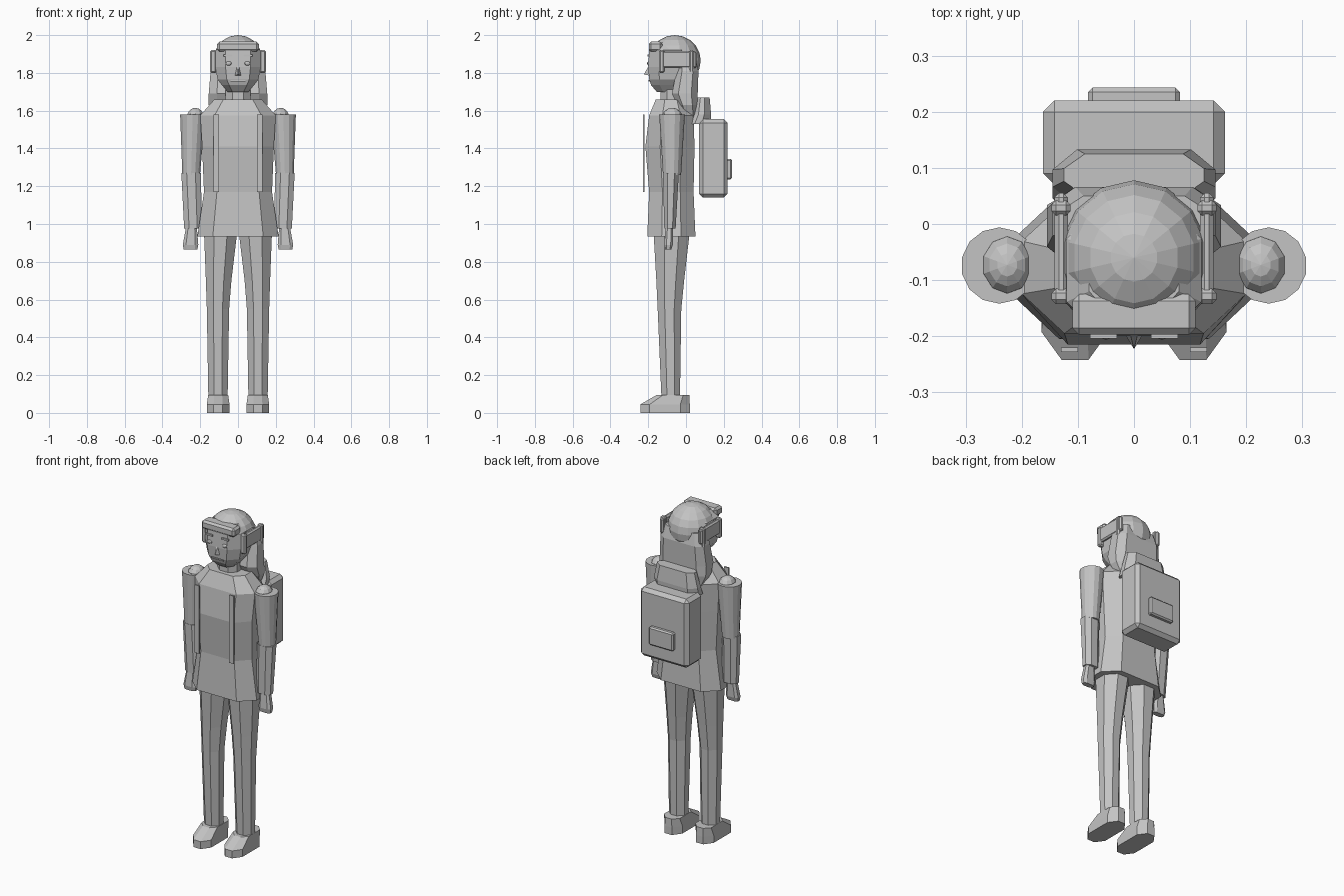
import bpy, bmesh, math
from mathutils import Matrix

grey = bpy.data.materials.new("light grey")
grey.diffuse_color = (0.55, 0.55, 0.55, 1)


def finish(name, bm):
    bmesh.ops.recalc_face_normals(bm, faces=bm.faces)
    me = bpy.data.meshes.new(name)
    bm.to_mesh(me)
    bm.free()
    me.materials.append(grey)
    ob = bpy.data.objects.new(name, me)
    bpy.context.collection.objects.link(ob)
    return ob


def octagon(x0, x1, y0, y1, kx, ky):
    """Chamfered rectangle; kx, ky = flat share of each side."""
    cx, cy, hx, hy = (x0 + x1) / 2, (y0 + y1) / 2, (x1 - x0) / 2, (y1 - y0) / 2
    pts = [(kx, -1), (1, -ky), (1, ky), (kx, 1), (-kx, 1), (-1, ky), (-1, -ky), (-kx, -1)]
    return [(cx + hx * a, cy + hy * b) for a, b in pts]


def loft(name, rings, kx=0.45, ky=0.45, side=1):
    """Skin chamfered rings (z, x0, x1, y0, y1) from bottom to top."""
    bm = bmesh.new()
    loops = [[bm.verts.new((side * x, y, r[0])) for x, y in octagon(*r[1:], kx, ky)] for r in rings]
    for a, b in zip(loops, loops[1:]):
        for i in range(8):
            j = (i + 1) % 8
            bm.faces.new((a[i], a[j], b[j], b[i]))
    bm.faces.new(loops[0])
    bm.faces.new(loops[-1])
    return finish(name, bm)


def box(name, x0, x1, y0, y1, z0, z1, bevel=0.0):
    bm = bmesh.new()
    m = (Matrix.Translation(((x0 + x1) / 2, (y0 + y1) / 2, (z0 + z1) / 2))
         @ Matrix.Diagonal((abs(x1 - x0), y1 - y0, z1 - z0, 1)))
    bmesh.ops.create_cube(bm, size=1, matrix=m)
    if bevel:
        bmesh.ops.bevel(bm, geom=bm.edges[:], offset=bevel, segments=1, affect='EDGES')
    return finish(name, bm)


def ball(name, c, r, seg=12, rings=8, cut=None):
    bm = bmesh.new()
    bmesh.ops.create_uvsphere(bm, u_segments=seg, v_segments=rings, radius=1,
                              matrix=Matrix.Translation(c) @ Matrix.Diagonal((*r, 1)))
    if cut:  # remove everything in front of / below a plane
        geom = bm.verts[:] + bm.edges[:] + bm.faces[:]
        res = bmesh.ops.bisect_plane(bm, geom=geom, plane_co=cut[0], plane_no=cut[1], clear_inner=True)
        edges = [e for e in res["geom_cut"] if isinstance(e, bmesh.types.BMEdge)]
        bmesh.ops.contextual_create(bm, geom=edges)
    return finish(name, bm)


# torso with flared jacket hem
loft("jacket", [
    (0.935, -0.215, 0.215, -0.205, 0.05),
    (1.17, -0.18, 0.18, -0.195, 0.04),
    (1.41, -0.19, 0.19, -0.215, 0.045),
    (1.575, -0.20, 0.20, -0.195, 0.04),
    (1.66, -0.125, 0.125, -0.16, 0.0)], 0.62, 0.4)
loft("neck", [(1.62, -0.065, 0.065, -0.135, -0.01), (1.76, -0.065, 0.065, -0.135, -0.01)])

# head: face, hair cap and long hair
loft("face", [
    (1.70, -0.055, 0.055, -0.155, -0.02),
    (1.735, -0.085, 0.085, -0.185, 0.0),
    (1.765, -0.108, 0.108, -0.195, 0.02),
    (1.83, -0.12, 0.12, -0.20, 0.03),
    (1.92, -0.12, 0.12, -0.195, 0.03),
    (1.96, -0.08, 0.08, -0.16, 0.0)], 0.55, 0.5)
ball("hair_cap", (0, -0.06, 1.865), (0.135, 0.138, 0.135), 14, 10,
     cut=((0, -0.06, 1.875), (0, 0.55, 0.85)))
loft("long_hair", [
    (1.53, -0.11, 0.11, 0.0, 0.055),
    (1.63, -0.155, 0.155, -0.045, 0.06),
    (1.69, -0.155, 0.155, -0.075, 0.062),
    (1.81, -0.145, 0.145, -0.05, 0.066),
    (1.88, -0.125, 0.125, -0.04, 0.05)], 0.72, 0.5)

# nose: small wedge
bm = bmesh.new()
base = [bm.verts.new(p) for p in ((-0.02, -0.19, 1.785), (0.02, -0.19, 1.785),
                                  (0.008, -0.19, 1.85), (-0.008, -0.19, 1.85))]
tip = bm.verts.new((0, -0.223, 1.792))
for i in range(4):
    bm.faces.new((base[i], base[(i + 1) % 4], tip))
bm.faces.new(base)
finish("nose", bm)
box("mouth", -0.04, 0.04, -0.199, -0.19, 1.755, 1.762)

# visor above the brow
box("visor", -0.11, 0.11, -0.197, -0.125, 1.912, 1.965, 0.012)

# backpack, pocket and hood
box("backpack", -0.162, 0.162, 0.07, 0.22, 1.14, 1.555, 0.02)
box("backpack_pocket", -0.082, 0.082, 0.21, 0.243, 1.235, 1.345, 0.008)
loft("hood", [
    (1.53, -0.145, 0.145, 0.0, 0.13),
    (1.58, -0.145, 0.145, 0.03, 0.133),
    (1.67, -0.125, 0.125, 0.05, 0.125)], 0.7, 0.3)

for s, tag in ((-1, "left"), (1, "right")):
    # face details
    ball(tag + "_eye", (s * 0.05, -0.196, 1.85), (0.018, 0.01, 0.012), 8, 6)
    box(tag + "_brow", s * 0.03, s * 0.078, -0.204, -0.195, 1.888, 1.898)

    # headset side arms
    box(tag + "_headset_arm", s * 0.118, s * 0.142, -0.14, 0.055, 1.825, 1.915, 0.008)
    box(tag + "_headset_front", s * 0.113, s * 0.147, -0.143, -0.115, 1.80, 1.92, 0.008)
    box(tag + "_headset_back", s * 0.113, s * 0.147, 0.015, 0.042, 1.80, 1.92, 0.008)

    # strap on the chest
    box(tag + "_strap", s * 0.10, s * 0.13, -0.228, -0.22, 1.17, 1.58)

    # sleeve: round tapering upper part
    bm = bmesh.new()
    bmesh.ops.create_cone(bm, cap_ends=True, segments=14, radius1=0.048, radius2=0.068, depth=0.32,
                          matrix=Matrix.Translation((s * 0.24, -0.074, 1.42)))
    for v in bm.verts:  # lean outward towards the elbow
        v.co.x += s * 0.008 * (1.58 - v.co.z) / 0.32
    finish(tag + "_upper_arm", bm)
    ball(tag + "_shoulder", (s * 0.226, -0.073, 1.565), (0.047, 0.054, 0.05), 10, 8)
    loft(tag + "_forearm", [
        (0.975, 0.19, 0.285, -0.115, -0.055),
        (1.27, 0.197, 0.30, -0.122, -0.038)], 0.45, 0.45, s)
    loft(tag + "_hand", [
        (0.865, 0.215, 0.287, -0.11, -0.078),
        (0.89, 0.21, 0.292, -0.115, -0.07),
        (0.985, 0.218, 0.275, -0.108, -0.068)], 0.6, 0.5, s)

    # leg and shoe
    loft(tag + "_leg", [
        (0.08, 0.055, 0.157, -0.13, -0.032),
        (0.55, 0.047, 0.165, -0.15, -0.025),
        (0.70, 0.035, 0.17, -0.157, -0.01),
        (0.96, 0.004, 0.18, -0.172, 0.02)], 0.4, 0.4, s)
    loft(tag + "_shoe", [
        (0.0, 0.045, 0.165, -0.242, 0.02),
        (0.045, 0.045, 0.165, -0.242, 0.02),
        (0.095, 0.052, 0.158, -0.155, 0.018)], 0.4, 0.62, s)
